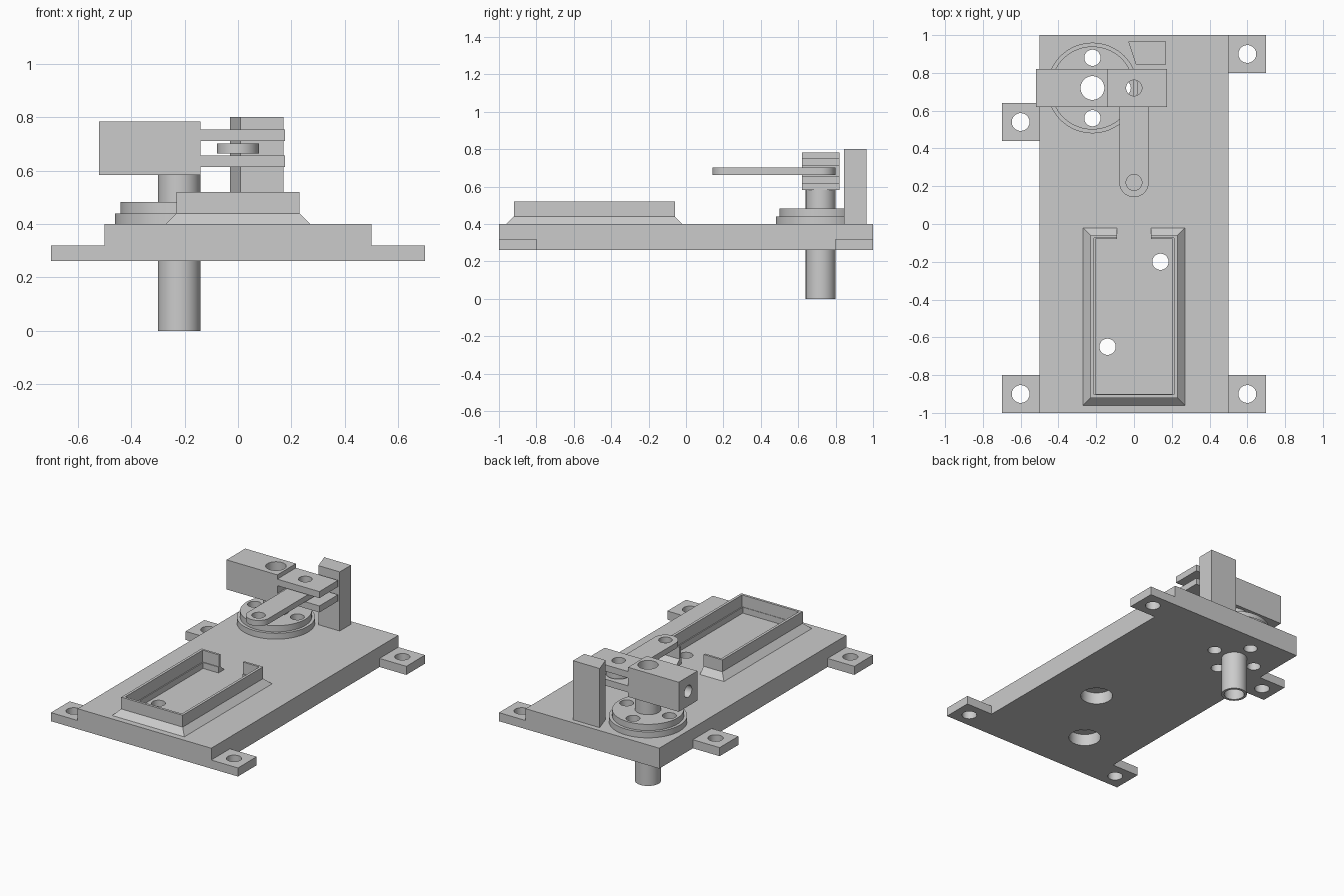
import bpy, bmesh, math
from mathutils import Matrix, Vector

if "Cube" in bpy.data.objects:
    bpy.data.objects.remove(bpy.data.objects["Cube"])


def make(name, bm):
    bmesh.ops.recalc_face_normals(bm, faces=bm.faces)
    me = bpy.data.meshes.new(name)
    bm.to_mesh(me)
    bm.free()
    ob = bpy.data.objects.new(name, me)
    bpy.context.collection.objects.link(ob)
    return ob


def box(name, x0, x1, y0, y1, z0, z1):
    bm = bmesh.new()
    bmesh.ops.create_cube(bm, size=1)
    for v in bm.verts:
        v.co = ((x0 + x1) / 2 + v.co.x * (x1 - x0),
                (y0 + y1) / 2 + v.co.y * (y1 - y0),
                (z0 + z1) / 2 + v.co.z * (z1 - z0))
    return make(name, bm)


def prism(name, pts, offset):
    bm = bmesh.new()
    face = bm.faces.new([bm.verts.new(p) for p in pts])
    out = bmesh.ops.extrude_face_region(bm, geom=[face])
    verts = [g for g in out["geom"] if isinstance(g, bmesh.types.BMVert)]
    bmesh.ops.translate(bm, verts=verts, vec=Vector(offset))
    bm.faces.ensure_lookup_table()
    return make(name, bm)


def cylinder(name, x, y, z0, z1, r, seg=48):
    pts = [(x + r * math.cos(a), y + r * math.sin(a), z0)
           for a in (2 * math.pi * i / seg for i in range(seg))]
    return prism(name, pts, (0, 0, z1 - z0))


def cut(ob, cutter):
    mod = ob.modifiers.new("cut", "BOOLEAN")
    mod.operation, mod.solver, mod.object = "DIFFERENCE", "EXACT", cutter
    dg = bpy.context.evaluated_depsgraph_get()
    me = bpy.data.meshes.new_from_object(ob.evaluated_get(dg))
    ob.modifiers.clear()
    ob.data = me
    bpy.data.objects.remove(cutter)


def drill(ob, x, y, r, z0=-0.5, z1=1.5):
    cut(ob, cylinder("cutter", x, y, z0, z1, r))


CX, CY = -0.22, 0.72          # shaft axis
BOLTS = [(CX + 0.16 * dx, CY + 0.16 * dy)
         for dx, dy in ((1, 0), (0, 1), (-1, 0), (0, -1))]
Z0, Z1 = 0.262, 0.40          # base plate bottom and top
parts = []

# base plate with bolt holes and counterbored tray holes
base = box("base_plate", -0.5, 0.5, -1, 1, Z0, Z1)
drill(base, CX, CY, 0.072)
for x, y in BOLTS:
    drill(base, x, y, 0.043)
for x, y in ((0.14, -0.2), (-0.14, -0.65)):
    drill(base, x, y, 0.043)
    drill(base, x, y, 0.10, 0.1, Z0 + 0.08)
parts.append(base)

# mounting tabs
for i, (s, y) in enumerate(((-1, -0.9), (1, -0.9), (1, 0.9), (-1, 0.54))):
    tab = box(f"mounting_tab_{i}", *sorted((s * 0.5, s * 0.7)), y - 0.1, y + 0.1, Z0, 0.32)
    drill(tab, s * 0.6, y, 0.047)
    parts.append(tab)

# stepped flange around the shaft
for name, r, z0, z1 in (("flange_lower", 0.24, 0.40, 0.44), ("flange_upper", 0.22, 0.44, 0.482)):
    fl = cylinder(name, CX, CY, z0, z1, r, 72)
    drill(fl, CX, CY, 0.072)
    for x, y in BOLTS:
        drill(fl, x, y, 0.043)
    parts.append(fl)

# hollow shaft
shaft = cylinder("hollow_shaft", CX, CY, 0, 0.585, 0.08)
drill(shaft, CX, CY, 0.063)
parts.append(shaft)

# clamp block with forked end
fork = [(-0.52, 0.583), (-0.14, 0.583), (-0.14, 0.613), (0.175, 0.613), (0.175, 0.657),
        (-0.14, 0.657), (-0.14, 0.71), (0.175, 0.71), (0.175, 0.754), (-0.14, 0.754),
        (-0.14, 0.783), (-0.52, 0.783)]
arm = prism("forked_arm", [(x, 0.62, z) for x, z in fork], (0, 0.2, 0))
drill(arm, CX, CY, 0.063)
drill(arm, 0, CY, 0.042)
side = cylinder("cutter", 0, 0, -0.7, CX, 0.04)     # set screw hole in the end face
side.data.transform(Matrix(((0, 0, 1, 0), (1, 0, 0, CY), (0, 1, 0, 0.683), (0, 0, 0, 1))))
cut(arm, side)
parts.append(arm)

# swinging link with round ends
n = 20
ends = [(0.078 * math.cos(a), c + 0.078 * math.sin(a), 0.663)
        for c, start in ((CY, 0), (0.22, math.pi))
        for a in (start + math.pi * i / n for i in range(n + 1))]
link = prism("swing_link", ends, (0, 0, 0.038))
drill(link, 0, CY, 0.042)
drill(link, 0, 0.22, 0.042)
parts.append(link)

# stop post with one slanted side
post = [(-0.03, 0.965, Z1), (0.01, 0.845, Z1), (0.17, 0.845, Z1), (0.17, 0.965, Z1)]
parts.append(prism("stop_post", post, (0, 0, 0.40)))

# tray frame: sloped foot, straight wall, open at the back
bm = bmesh.new()
rings = []
for hx, y0, y1, z in ((0.27, -0.96, -0.02, 0.40), (0.23, -0.92, -0.06, 0.44), (0.23, -0.92, -0.06, 0.52)):
    rings.append([bm.verts.new(p) for p in ((-hx, y0, z), (hx, y0, z), (hx, y1, z), (-hx, y1, z))])
for a, b in zip(rings, rings[1:]):
    for i in range(4):
        j = (i + 1) % 4
        bm.faces.new((a[i], a[j], b[j], b[i]))
bm.faces.new(rings[0])
bm.faces.new(rings[-1])
tray = make("tray_frame", bm)
cut(tray, box("cutter", -0.205, 0.205, -0.90, -0.08, 0.3, 0.6))
cut(tray, box("cutter", -0.212, 0.212, -0.903, -0.075, 0.44, 0.6))
cut(tray, box("cutter", -0.09, 0.09, -0.2, 0.1, 0.3, 0.6))
parts.append(tray)

# smooth round surfaces, keep hard edges
for ob in bpy.context.view_layer.objects:
    ob.select_set(ob in parts)
bpy.context.view_layer.objects.active = base
bpy.ops.object.shade_smooth_by_angle(angle=math.radians(30))
